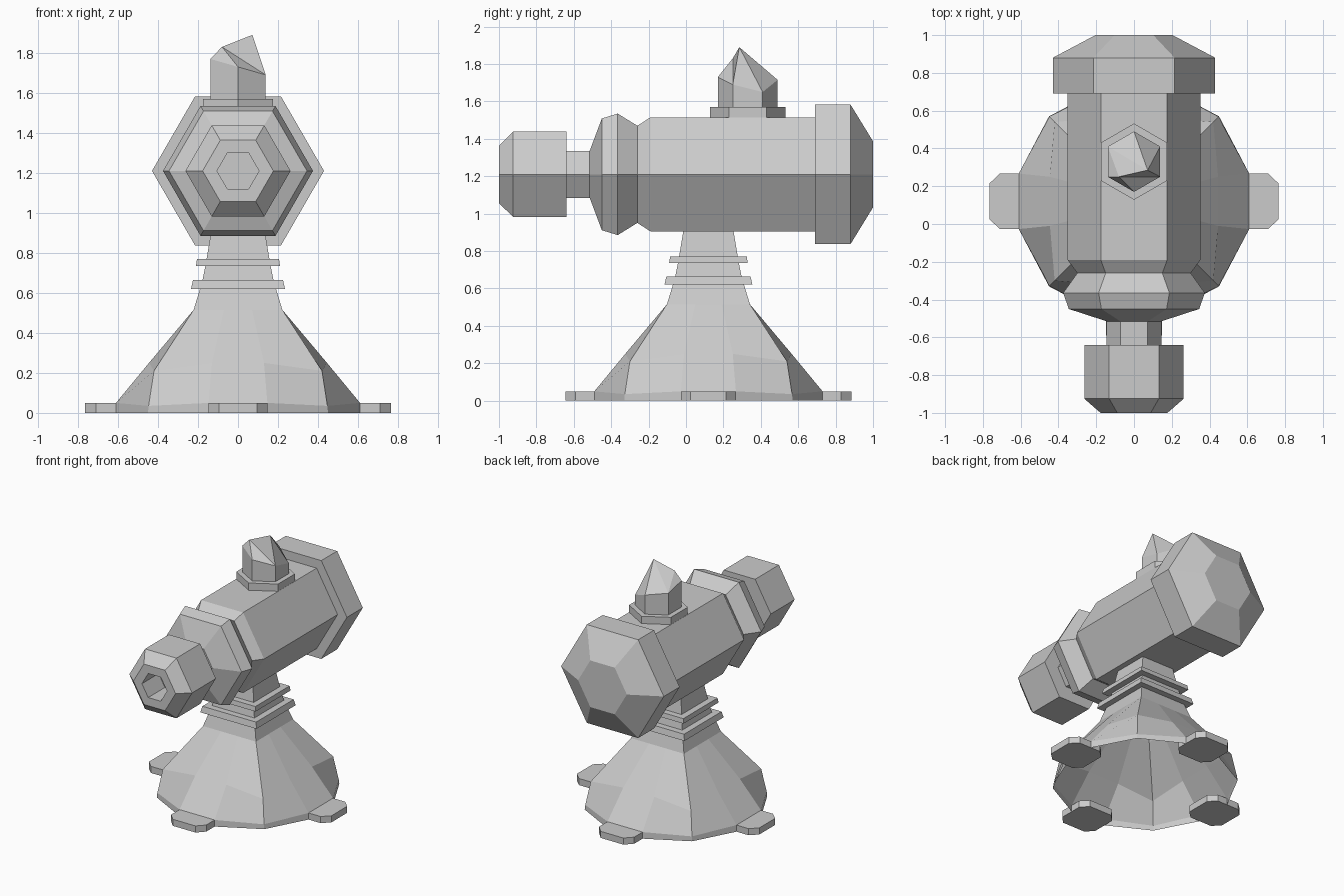
import bpy, bmesh
from math import cos, sin, pi

if "Cube" in bpy.data.objects:
    bpy.data.objects.remove(bpy.data.objects["Cube"])

CY = 0.12      # y centre of the stand
AXIS_Z = 1.21  # height of the barrel axis


def make(name, verts, faces):
    me = bpy.data.meshes.new(name)
    me.from_pydata(verts, [], faces)
    bm = bmesh.new()
    bm.from_mesh(me)
    bmesh.ops.recalc_face_normals(bm, faces=bm.faces)
    bm.to_mesh(me)
    bm.free()
    ob = bpy.data.objects.new(name, me)
    bpy.context.collection.objects.link(ob)
    return ob


def loft(name, rings, cap_start=True, cap_end=True):
    n = len(rings[0])
    verts = [p for r in rings for p in r]
    faces = [(i * n + j, i * n + (j + 1) % n, (i + 1) * n + (j + 1) % n, (i + 1) * n + j)
             for i in range(len(rings) - 1) for j in range(n)]
    if cap_start:
        faces.append(tuple(range(n)))
    if cap_end:
        faces.append(tuple(range(len(verts) - n, len(verts))))
    return make(name, verts, faces)


def quarter_turns(pts):
    # repeat a quarter outline four times about the stand axis
    out = []
    for k in range(4):
        c, s = (1, 0, -1, 0)[k], (0, 1, 0, -1)[k]
        out += [(x * c - y * s, CY + x * s + y * c, z) for x, y, z in pts]
    return out


# Hexagonal barrel with front bore, collar and rear cap: (y, radius)
barrel = [(-0.80, 0.105), (-1.0, 0.105), (-1.0, 0.177), (-0.925, 0.263), (-0.64, 0.263),
          (-0.64, 0.145), (-0.515, 0.145), (-0.45, 0.345), (-0.365, 0.375), (-0.26, 0.30),
          (-0.19, 0.352), (0.69, 0.352), (0.69, 0.43), (0.88, 0.43), (1.0, 0.204)]
loft("barrel", [[(r * cos(k * pi / 3), y, AXIS_Z + r * sin(k * pi / 3)) for k in range(6)]
                for y, r in barrel])

# Square neck with two plates: (z, half width)
neck = [(0.515, 0.222), (0.62, 0.19), (0.62, 0.235), (0.665, 0.225), (0.665, 0.177),
        (0.735, 0.163), (0.735, 0.21), (0.77, 0.205), (0.77, 0.157), (0.95, 0.127)]
loft("neck", [quarter_turns([(h, h, z)]) for z, h in neck], cap_start=False)

# Hollow skirt, blending a twelve-sided rim into the square neck
# (side x, side half width, side z, corner xy, corner z)
skirt = [(0.61, 0.147, 0.0, 0.45, 0.0), (0.61, 0.147, 0.05, 0.447, 0.035),
         (0.445, 0.13, 0.25, 0.42, 0.21), (0.222, 0.07, 0.515, 0.222, 0.515)]
loft("skirt", [quarter_turns([(s, -w, z), (s, w, z), (c, c, cz)]) for s, w, z, c, cz in skirt],
     cap_start=False, cap_end=False)

# Four chamfered feet
half = [(0.765, 0.095), (0.71, 0.147), (0.53, 0.147), (0.475, 0.095)]
outline = half + [(x, -y) for x, y in reversed(half)]
for k, name in enumerate(("right", "back", "left", "front")):
    c, s = (1, 0, -1, 0)[k], (0, 1, 0, -1)[k]
    loft(name + "_foot", [[(x * c - y * s, CY + x * s + y * c, z) for x, y in outline]
                          for z in (0.0, 0.05)])


# Hexagonal mount on top of the barrel
def hexagon(r, z):
    return [(r * sin(k * pi / 3), 0.33 - r * cos(k * pi / 3), z) for k in range(6)]


loft("crystal_mount", [hexagon(0.202, 1.49), hexagon(0.202, 1.57)])

# Crystal: hexagonal prism with an uneven broken tip
heights = (1.73, 1.69, 1.65, 1.715, 1.735, 1.77)
low = hexagon(0.16, 1.55)
high = [(x, y, h) for (x, y, _), h in zip(low, heights)]
tip, ledge = (0.072, 0.285, 1.89), (-0.08, 0.25, 1.83)
sides = [(j, (j + 1) % 6, (j + 1) % 6 + 6, j + 6) for j in range(6)]
top = [(12, 7, 8), (12, 8, 9), (12, 9, 10), (12, 10, 13),
       (13, 10, 11), (13, 11, 6), (13, 6, 7), (12, 13, 7)]
make("crystal", low + high + [tip, ledge], sides + top + [tuple(range(6))])
